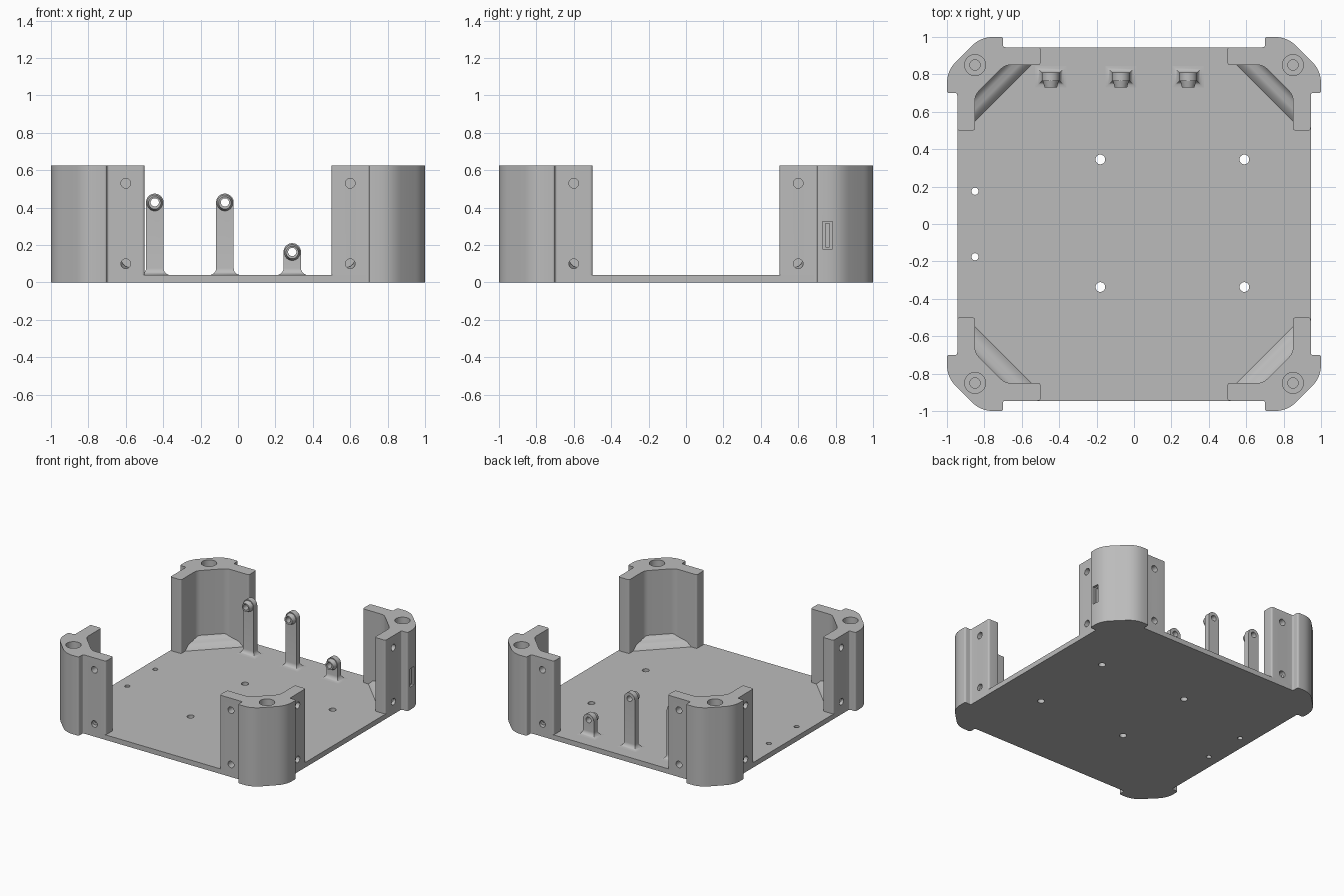
import bpy, bmesh
from math import sin, cos, pi, radians
from mathutils import Vector, Matrix

if "Cube" in bpy.data.objects:
    bpy.data.objects.remove(bpy.data.objects["Cube"])

grey = bpy.data.materials.new("plain grey")
grey.use_nodes = True
GREY = (0.5, 0.5, 0.5, 1)
grey.diffuse_color = GREY
grey.node_tree.nodes["Principled BSDF"].inputs["Base Color"].default_value = GREY


def finish(name, bm):
    bmesh.ops.recalc_face_normals(bm, faces=bm.faces)
    mesh = bpy.data.meshes.new(name)
    bm.to_mesh(mesh)
    bm.free()
    mesh.materials.append(grey)
    ob = bpy.data.objects.new(name, mesh)
    bpy.context.collection.objects.link(ob)
    return ob


def prism(name, points, offset):
    """Extrude a closed outline of 3D points along offset."""
    bm = bmesh.new()
    face = bm.faces.new([bm.verts.new(p) for p in points])
    new = bmesh.ops.extrude_face_region(bm, geom=[face])["geom"]
    verts = [v for v in new if isinstance(v, bmesh.types.BMVert)]
    bmesh.ops.translate(bm, verts=verts, vec=offset)
    return finish(name, bm)


def rounded(corners, steps=6):
    """Round each (x, y, radius) corner of an outline."""
    pts, n = [], len(corners)
    for i, (x, y, r) in enumerate(corners):
        p = Vector((x, y))
        a = (Vector(corners[i - 1][:2]) - p).normalized() * r + p
        b = (Vector(corners[(i + 1) % n][:2]) - p).normalized() * r + p
        for k in range(steps + 1):
            t = k / steps
            pts.append(a * (1 - t) ** 2 + p * 2 * t * (1 - t) + b * t * t)
    return pts


def rod(name, start, end, r1, r2=None):
    start, end = Vector(start), Vector(end)
    axis = end - start
    turn = axis.to_track_quat("Z", "Y").to_matrix().to_4x4()
    bm = bmesh.new()
    bmesh.ops.create_cone(bm, cap_ends=True, segments=32, radius1=r1,
                          radius2=r1 if r2 is None else r2, depth=axis.length,
                          matrix=Matrix.Translation((start + end) / 2) @ turn)
    return finish(name, bm)


def box(name, lo, hi):
    x, y, z = lo
    return prism(name, [(x, y, z), (hi[0], y, z), (hi[0], hi[1], z), (x, hi[1], z)],
                 (0, 0, hi[2] - z))


def cut(ob, cutters):
    bpy.context.view_layer.objects.active = ob
    for c in cutters:
        mod = ob.modifiers.new("cut", "BOOLEAN")
        mod.operation, mod.solver, mod.object = "DIFFERENCE", "EXACT", c
        bpy.ops.object.modifier_apply(modifier=mod.name)
        bpy.data.objects.remove(c)


def smooth(ob):
    bpy.ops.object.select_all(action="DESELECT")
    ob.select_set(True)
    bpy.context.view_layer.objects.active = ob
    bpy.ops.object.shade_smooth_by_angle(angle=radians(32))


FLOOR, TOP, EDGE = 0.04, 0.625, 0.945

# Base plate with cut corners and mounting holes
C = 0.75
plate = prism("base_plate", [(EDGE, -C, 0), (EDGE, C, 0), (C, EDGE, 0), (-C, EDGE, 0),
                             (-EDGE, C, 0), (-EDGE, -C, 0), (-C, -EDGE, 0), (C, -EDGE, 0)],
              (0, 0, FLOOR))
holes = [(x, y, 0.026) for x in (-0.18, 0.59) for y in (-0.337, 0.345)]
holes += [(-0.85, y, 0.019) for y in (-0.175, 0.175)]
cut(plate, [rod("hole", (x, y, -0.1), (x, y, 0.1), r) for x, y, r in holes])
smooth(plate)

# Half of the corner post outline, mirrored across its diagonal
half = [(0.82, 1, 0.07), (0.7, 1, 0.015), (0.7, EDGE, 0.012), (0.5, EDGE, 0.015),
        (0.5, 0.85, 0.015), (0.69, 0.85, 0.03)]
outline = rounded(half + [(y, x, r) for x, y, r in reversed(half)])
# Low gusset section: distance along the diagonal, height
gusset = [(0, 0.02), (0, FLOOR), (0.025, 0.072), (0.045, 0.08), (0.07, 0.086),
          (0.09, 0.097), (0.1, 0.112), (0.12, 0.112), (0.12, 0.02)]

for sx, side in ((1, "left"), (-1, "right")):
    for sy, end in ((1, "back"), (-1, "front")):
        tag = end + "_" + side
        post = prism("corner_post_" + tag, [(p.x * sx, p.y * sy, 0) for p in outline],
                     (0, 0, TOP))
        # Stepped screw hole on top, blind screw holes on the sides
        px, py = 0.85 * sx, 0.85 * sy
        cutters = [rod("bore", (px, py, 0.5), (px, py, 0.7), 0.056),
                   rod("pilot", (px, py, 0.35), (px, py, 0.55), 0.028)]
        for z in (0.1, 0.53):
            cutters.append(rod("hole", (0.6 * sx, 0.885 * sy, z), (0.6 * sx, sy, z), 0.026))
            cutters.append(rod("hole", (0.885 * sx, 0.6 * sy, z), (sx, 0.6 * sy, z), 0.026))
        # Narrow slot in one outer face
        if sx == sy == 1:
            cutters.append(box("slot", (0.98, 0.73, 0.18), (1.1, 0.783, 0.325)))
            cutters.append(box("slot", (0.94, 0.745, 0.19), (1.1, 0.768, 0.315)))
        cut(post, cutters)
        smooth(post)
        # Gusset across the inner corner
        k = 0.5 ** 0.5
        ridge = [((0.55 + d * k) * sx, (0.85 + d * k) * sy, z) for d, z in gusset]
        smooth(prism("gusset_" + tag, ridge, (0.3 * sx, -0.3 * sy, 0)))

# Upright arms with flared feet, rounded heads and a drilled boss
R, FLARE, Y0, Y1 = 0.047, 0.036, 0.765, 0.81
for i, (x, top) in enumerate(((-0.445, 0.475), (-0.07, 0.475), (0.29, 0.21))):
    zc = top - R
    rings = []
    for s in range(7):
        a = s / 6 * pi / 2
        rings.append((FLOOR + FLARE * (1 - cos(a)), R + FLARE * (1 - sin(a)),
                      FLARE * (1 - sin(a))))
    rings += [(zc + R * sin(a), R * cos(a), 0) for a in [s / 10 * 1.5 for s in range(11)]]
    bm = bmesh.new()
    loops = [[bm.verts.new(p) for p in ((x - w, Y0 - f, z), (x + w, Y0 - f, z),
                                        (x + w, Y1 + f, z), (x - w, Y1 + f, z))]
             for z, w, f in rings]
    for lo, hi in zip(loops, loops[1:]):
        for j in range(4):
            bm.faces.new((lo[j], lo[j - 1], hi[j - 1], hi[j]))
    bm.faces.new(loops[0])
    bm.faces.new(loops[-1])
    arm = finish("arm_%d" % (i + 1), bm)
    boss = rod("arm_boss_%d" % (i + 1), (x, Y0 + 0.005, zc - 0.003), (x, 0.73, zc - 0.003),
               0.044, 0.033)
    for ob in (arm, boss):
        cut(ob, [rod("hole", (x, 0.6, zc), (x, 0.9, zc), 0.022)])
        smooth(ob)
